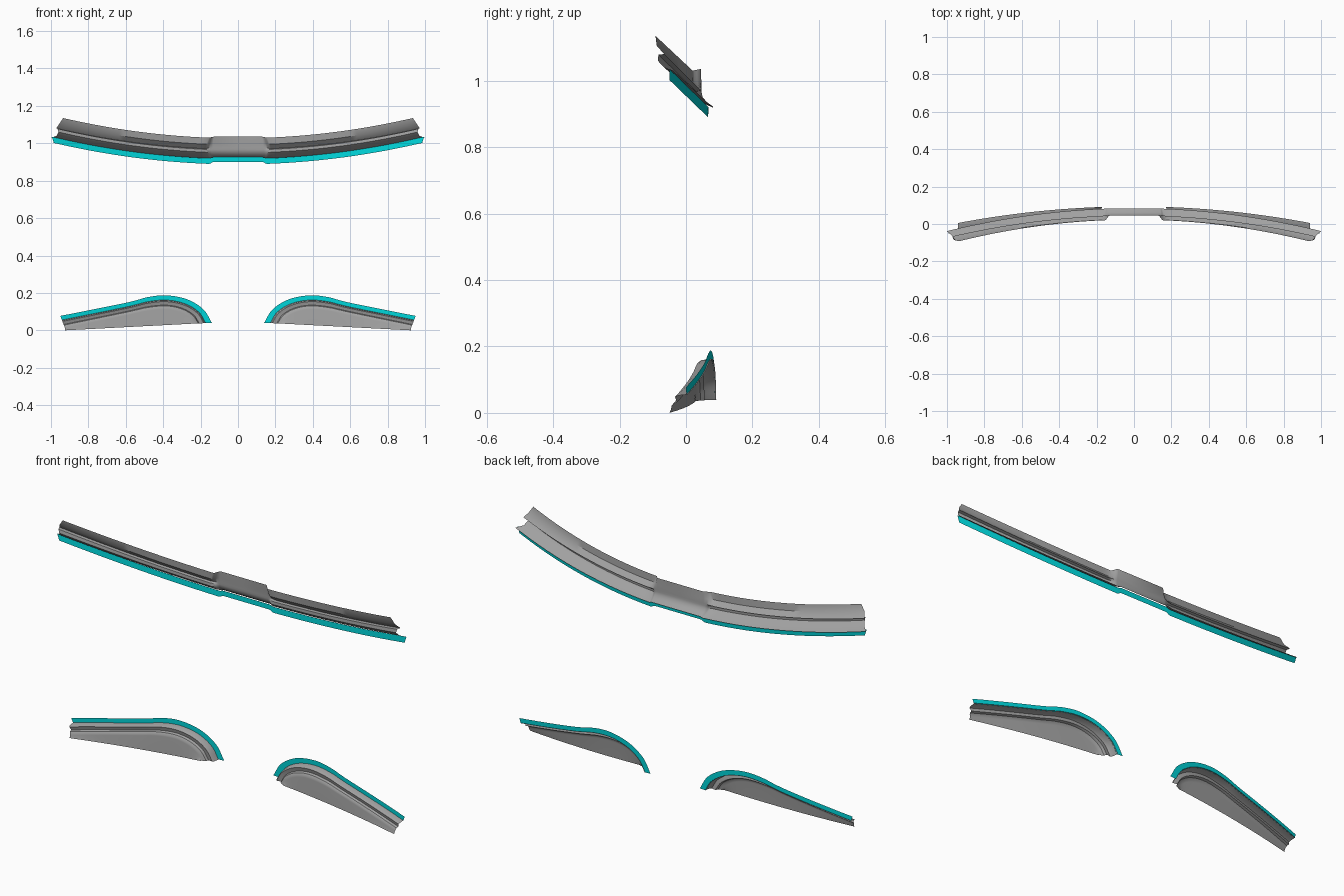
import bpy
import bmesh
from mathutils import Vector
from math import radians

cube = bpy.data.objects.get("Cube")
if cube:
    bpy.data.objects.remove(cube, do_unlink=True)


def material(name, colour):
    m = bpy.data.materials.new(name)
    m.use_nodes = True
    m.diffuse_color = colour
    bsdf = next(n for n in m.node_tree.nodes if n.type == 'BSDF_PRINCIPLED')
    bsdf.inputs["Base Color"].default_value = colour
    return m


grey = material("trim grey", (0.36, 0.36, 0.36, 1))
cyan = material("edge cyan", (0.0, 0.66, 0.69, 1))


def spline(points, steps=6):
    """Smooth path through the points."""
    pts = [Vector(p) for p in points]
    pts = [2 * pts[0] - pts[1]] + pts + [2 * pts[-1] - pts[-2]]
    out = []
    for a, b, c, d in zip(pts, pts[1:], pts[2:], pts[3:]):
        for i in range(steps):
            t = i / steps
            out.append(b + (c - a) * (t / 2)
                       + (2 * a - 5 * b + 4 * c - d) * (t * t / 2)
                       + (3 * b - a - 3 * c + d) * (t ** 3 / 2))
    return out + [pts[-2]]


def sheet(name, rows, mat, mirror=False):
    """Skin a thin surface between matching rows, facing the front."""
    bm = bmesh.new()
    grid = [[bm.verts.new(p) for p in row] for row in rows]
    for up, down in zip(grid, grid[1:]):
        for i in range(len(up) - 1):
            bm.faces.new((up[i], up[i + 1], down[i + 1], down[i]))
    bm.normal_update()
    if sum(f.normal.y * f.calc_area() for f in bm.faces) > 0:
        bmesh.ops.reverse_faces(bm, faces=bm.faces[:])
    mesh = bpy.data.meshes.new(name)
    bm.to_mesh(mesh)
    bm.free()
    mesh.materials.append(mat)
    ob = bpy.data.objects.new(name, mesh)
    bpy.context.collection.objects.link(ob)
    bpy.ops.object.select_all(action='DESELECT')
    ob.select_set(True)
    bpy.context.view_layer.objects.active = ob
    bpy.ops.object.shade_smooth_by_angle(angle=radians(35))
    if mirror:
        mod = ob.modifiers.new("mirror", 'MIRROR')
        mod.use_clip = True
    return ob


# Upper bar: each row runs from the outer end, along a bow, to the flat centre
def bar_row(end, inner, centre, steps=20):
    end, inner, centre = Vector(end), Vector(inner), Vector(centre)
    row = []
    for i in range(steps + 1):
        x = end.x + (inner.x - end.x) * i / steps
        q = (x * x - inner.x ** 2) / (end.x ** 2 - inner.x ** 2)
        p = inner.lerp(end, q)
        row.append(Vector((x, p.y, p.z)))
    for t in (0.25, 0.5, 0.75, 1):
        p = inner.lerp(centre, t * t * (3 - 2 * t))
        p.x = inner.x + (centre.x - inner.x) * t
        row.append(p)
    return row + [Vector((0, centre.y, centre.z))]


bar_profile = [
    ((.935, -.092, 1.135), (.155, .02, 1.03), (.13, .045, 1.035)),
    ((.955, -.088, 1.105), (.17, .021, .995), (.133, .046, 1.0)),
    ((.972, -.066, 1.08), (.19, .042, .972), (.136, .047, .975)),
    ((.965, -.083, 1.078), (.18, .03, .968), (.138, .047, .965)),
    ((.96, -.085, 1.06), (.17, .03, .952), (.14, .05, .95)),
    ((.97, -.066, 1.04), (.16, .052, .932), (.14, .063, .935)),
    ((1, -.038, 1.03), (.15, .082, .918), (.14, .082, .922)),
]
sheet("upper_bar", [bar_row(*r) for r in bar_profile], grey, mirror=True)

bar_edge = [
    ((.995, -.05, 1.035), (.155, .068, .92), (.13, .068, .926)),
    ((.985, -.05, 1.002), (.155, .066, .89), (.13, .067, .9)),
]
sheet("upper_bar_edge", [bar_row(*r) for r in bar_edge], cyan, mirror=True)

# Lower trims: outer outline and panel outline, as x and z
outer = spline([(.95, .077), (.6, .147), (.48, .178), (.38, .187),
                (.27, .165), (.185, .112), (.14, .04)])
panel = spline([(.925, .012), (.6, .08), (.48, .105), (.38, .112),
                (.31, .098), (.26, .07), (.235, .036)])


def trim_row(side, s, depth):
    """Row a fraction s from the outer outline to the panel outline."""
    row = []
    for a, b in zip(outer, panel):
        x, z = a.lerp(b, s)
        row.append(Vector((side * x, .09 - .1 * x * x + depth, z)))
    return row


for side, label in ((1, "left"), (-1, "right")):
    sheet(label + "_lower_edge",
          [trim_row(side, 0, 0), trim_row(side, .35, 0)], cyan)
    sections = [(.33, .004), (.38, -.026), (.45, -.035), (.58, -.032),
                (.7, -.03), (.76, -.042), (.88, -.048), (1, -.049)]
    rows = [trim_row(side, s, d) for s, d in sections]
    # Flat panel down to the straight lower border
    rows.append([Vector((p.x, p.y - .006, .036 * (.925 - abs(p.x)) / .69))
                 for p in rows[-1]])
    sheet(label + "_lower_trim", rows, grey)
